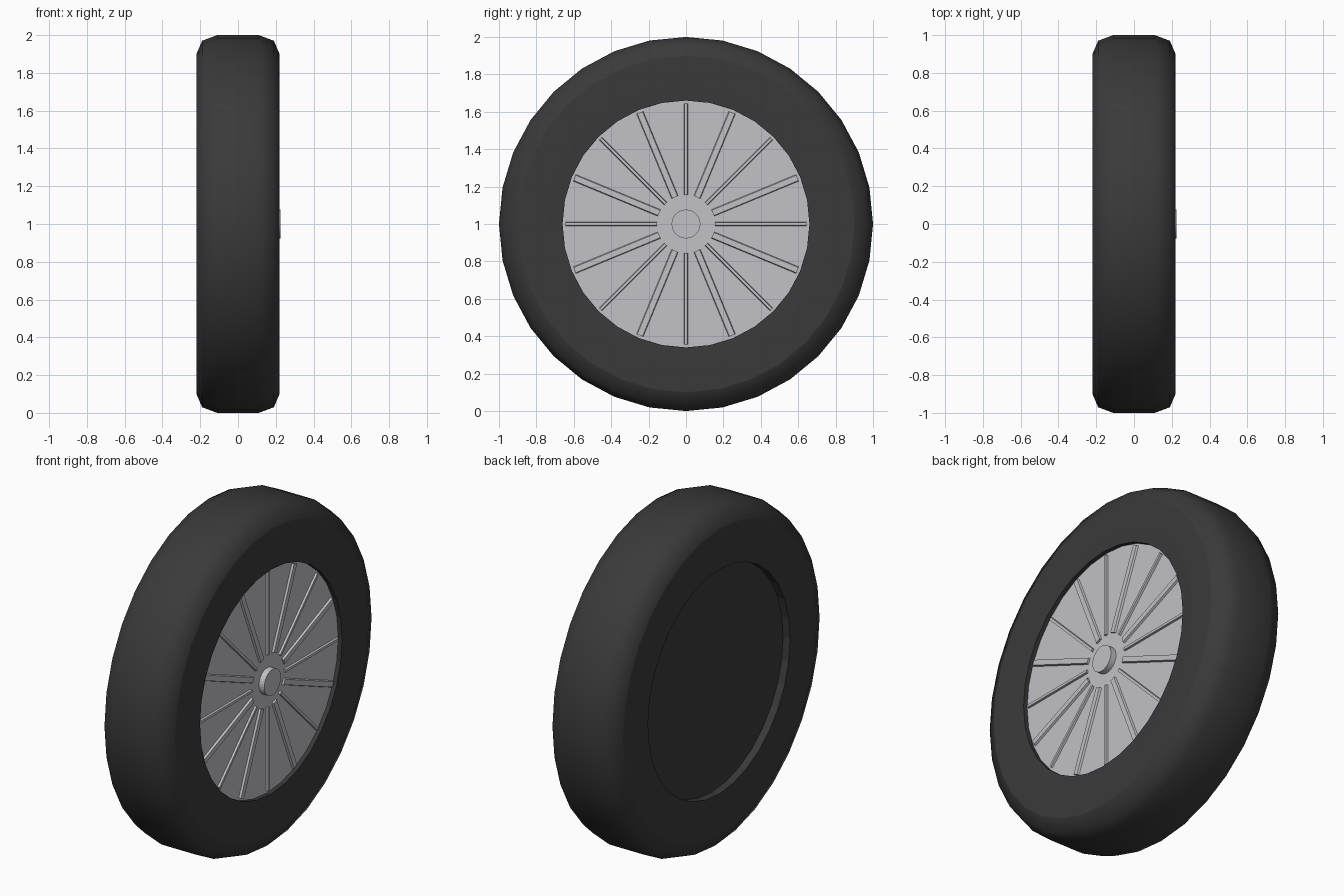
import bpy, bmesh, math
from mathutils import Matrix

if "Cube" in bpy.data.objects:
    bpy.data.objects.remove(bpy.data.objects["Cube"])

SIDES = 32


def material(name, rgb):
    m = bpy.data.materials.new(name)
    m.diffuse_color = (*rgb, 1)
    m.use_nodes = True
    m.node_tree.nodes["Principled BSDF"].inputs["Base Color"].default_value = m.diffuse_color
    return m


rubber = material("black rubber", (0.042, 0.042, 0.042))
metal = material("pale metal", (0.54, 0.54, 0.57))


def finish(bm, name, mat):
    bmesh.ops.recalc_face_normals(bm, faces=bm.faces)
    me = bpy.data.meshes.new(name)
    bm.to_mesh(me)
    bm.free()
    me.materials.append(mat)
    ob = bpy.data.objects.new(name, me)
    ob.location.z = 1
    bpy.context.collection.objects.link(ob)
    return ob


def lathe(name, profile, mat, smooth_rows=(), sharp_radii=(), closed=False):
    """Turn (x, radius) points around the x axis; radius 0 closes with a cap."""
    bm = bmesh.new()
    rings = []
    for x, r in profile:
        rings.append([bm.verts.new((x, r * math.sin(2 * math.pi * i / SIDES),
                                    r * math.cos(2 * math.pi * i / SIDES)))
                      for i in range(SIDES)])
    n = len(rings)
    for k in range(n if closed else n - 1):
        a, b = rings[k], rings[(k + 1) % n]
        for i in range(SIDES):
            j = (i + 1) % SIDES
            f = bm.faces.new((a[i], a[j], b[j], b[i]))
            f.smooth = k in smooth_rows
    if not closed:
        bm.faces.new(rings[0])
        bm.faces.new(rings[-1])
    # crisp circles where the smooth tread meets the flat walls
    for e in bm.edges:
        radii = [math.hypot(v.co.y, v.co.z) for v in e.verts]
        if any(all(abs(r - s) < 1e-4 for r in radii) for s in sharp_radii):
            e.smooth = False
    return finish(bm, name, mat)


# Tyre: rounded tread, flat side walls, bead ring and inner opening
half = [(0.11, 1.0), (0.19, 0.97), (0.22, 0.90), (0.22, 0.74), (0.215, 0.66)]
profile = [(-x, r) for x, r in reversed(half)] + half
lathe("tyre", profile, rubber, smooth_rows=(2, 3, 4, 5, 6),
      sharp_radii=(0.9,), closed=True)

# Recessed plates: dark on the inner side, metal on the outer side
lathe("back_plate", [(-0.17, 0.66), (0.10, 0.66)], rubber)
lathe("wheel_disc", [(0.10, 0.66), (0.19, 0.66)], metal)

# Hub cap
lathe("hub_cap", [(0.18, 0.077), (0.225, 0.077)], metal, smooth_rows=(0,),
      sharp_radii=(0.077,))

# Spokes: low ridges, alternately narrow and wide
for i in range(16):
    width = 0.05 if i % 2 else 0.025
    bm = bmesh.new()
    bmesh.ops.create_cube(bm, size=1)
    bmesh.ops.scale(bm, vec=(0.03, width, 0.49), verts=bm.verts)
    # bevelled ridge top
    for v in bm.verts:
        if v.co.x > 0:
            v.co.y *= 0.6
    bmesh.ops.translate(bm, vec=(0.187, 0, 0.4), verts=bm.verts)
    bmesh.ops.rotate(bm, cent=(0, 0, 0), verts=bm.verts,
                     matrix=Matrix.Rotation(i * math.pi / 8, 3, 'X'))
    finish(bm, f"spoke_{i + 1}", metal)
